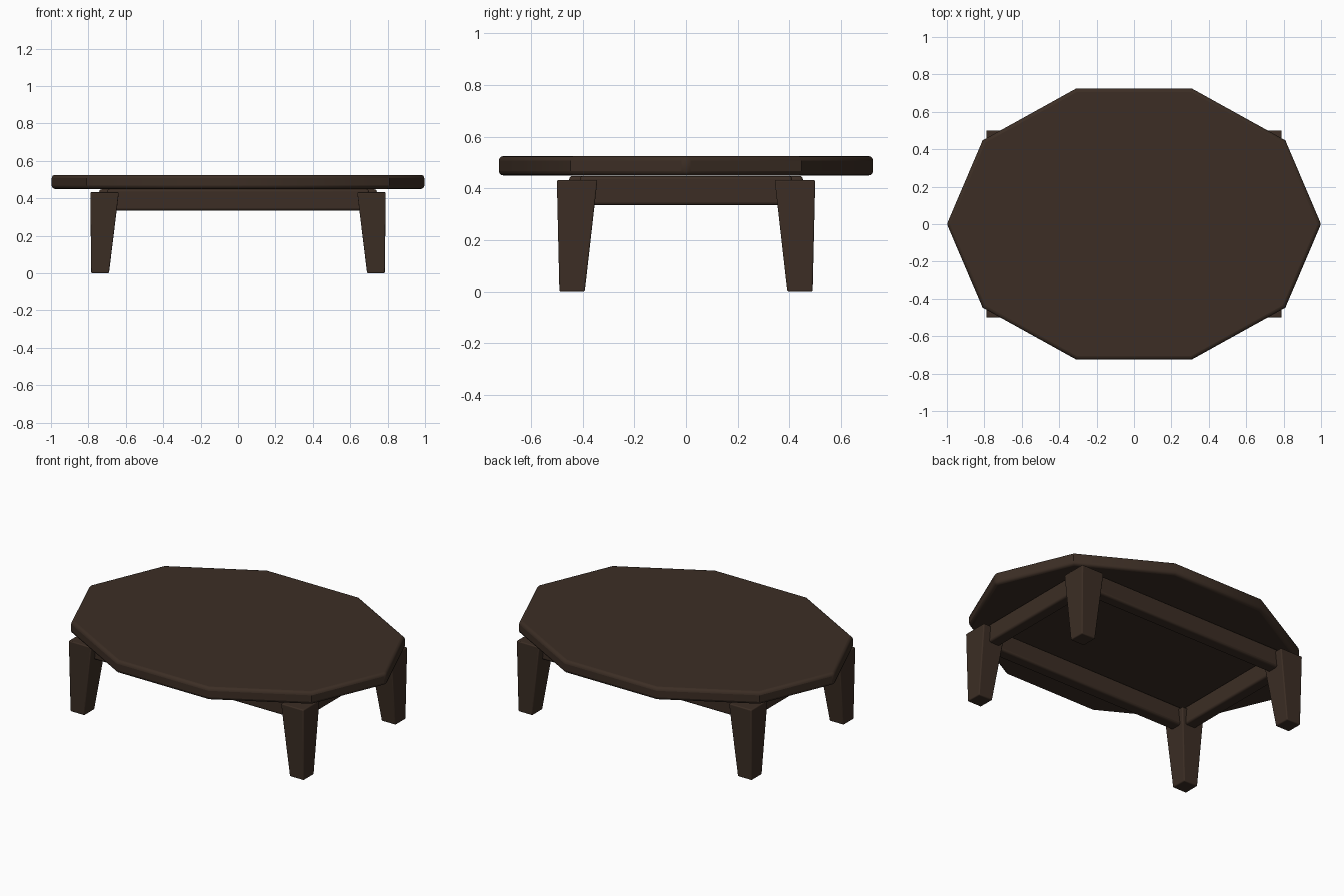
import bpy, bmesh, math

if "Cube" in bpy.data.objects:
    bpy.data.objects.remove(bpy.data.objects["Cube"])

wood = bpy.data.materials.new("dark_wood")
wood.diffuse_color = (0.045, 0.027, 0.018, 1)
wood.use_nodes = True
wood.node_tree.nodes["Principled BSDF"].inputs["Base Color"].default_value = wood.diffuse_color


def make_part(name, bottom, top, bevel):
    """Closed solid lofted between two matching rings, with rounded edges."""
    bm = bmesh.new()
    low = [bm.verts.new(p) for p in bottom]
    high = [bm.verts.new(p) for p in top]
    n = len(low)
    bm.faces.new(low[::-1])
    bm.faces.new(high)
    for i in range(n):
        j = (i + 1) % n
        bm.faces.new((low[i], low[j], high[j], high[i]))
    bmesh.ops.recalc_face_normals(bm, faces=bm.faces[:])
    mesh = bpy.data.meshes.new(name)
    bm.to_mesh(mesh)
    bm.free()
    mesh.materials.append(wood)
    ob = bpy.data.objects.new(name, mesh)
    bpy.context.collection.objects.link(ob)
    mod = ob.modifiers.new("rounded_edges", 'BEVEL')
    mod.width, mod.segments, mod.limit_method = bevel, 3, 'ANGLE'
    mod.angle_limit = math.radians(40)
    bpy.ops.object.select_all(action='DESELECT')
    bpy.context.view_layer.objects.active = ob
    ob.select_set(True)
    bpy.ops.object.shade_smooth_by_angle(angle=math.radians(32))
    return ob


def rect(x0, x1, y0, y1, z):
    return [(x0, y0, z), (x1, y0, z), (x1, y1, z), (x0, y1, z)]


# Ten-sided oval table top
def oval(z):
    return [(math.cos(i * math.tau / 10), 0.762 * math.sin(i * math.tau / 10), z)
            for i in range(10)]


make_part("table_top", oval(0.45), oval(0.525), 0.018)

# Four tapered legs, one in each corner
for sx, side in ((-1, "left"), (1, "right")):
    for sy, end in ((-1, "front"), (1, "back")):
        make_part(f"{end}_{side}_leg",
                  rect(sx * 0.69, sx * 0.785, sy * 0.392, sy * 0.49, 0),
                  rect(sx * 0.637, sx * 0.79, sy * 0.343, sy * 0.50, 0.432), 0.006)

# Long rails along the front and back
for sy, end in ((-1, "front"), (1, "back")):
    y = sy * 0.415
    make_part(f"{end}_rail", rect(-0.7, 0.7, y - 0.037, y + 0.037, 0.335),
              rect(-0.7, 0.7, y - 0.037, y + 0.037, 0.448), 0.012)

# Short rails along the two sides
for sx, side in ((-1, "left"), (1, "right")):
    x = sx * 0.705
    make_part(f"{side}_rail", rect(x - 0.037, x + 0.037, -0.41, 0.41, 0.335),
              rect(x - 0.037, x + 0.037, -0.41, 0.41, 0.448), 0.012)
